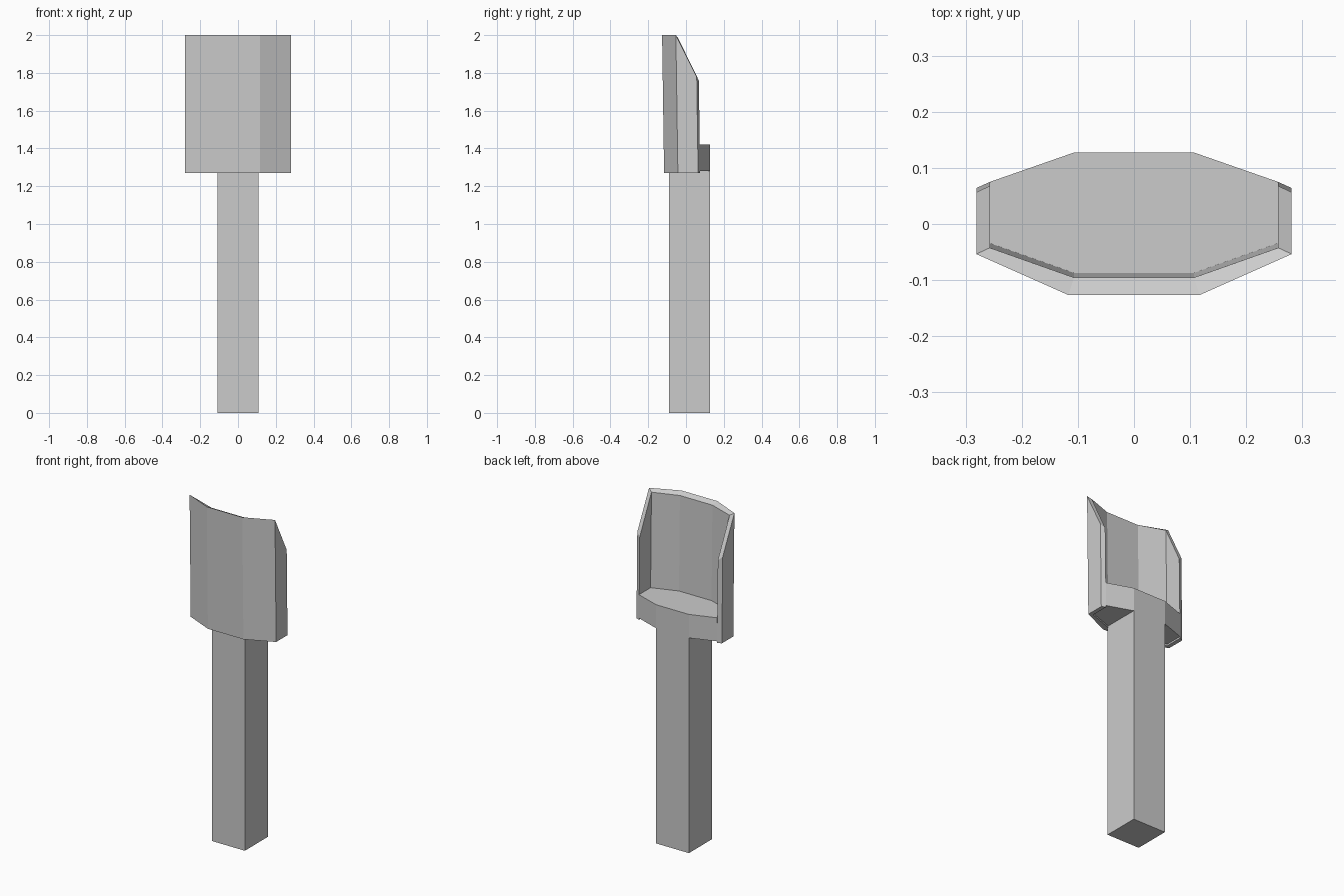
import bpy
import bmesh

cube = bpy.data.objects.get("Cube")
if cube:
    bpy.data.objects.remove(cube, do_unlink=True)

grey = bpy.data.materials.new("light grey")
grey.use_nodes = True
colour = (0.6, 0.6, 0.6, 1)
grey.diffuse_color = colour
grey.node_tree.nodes["Principled BSDF"].inputs["Base Color"].default_value = colour

BOTTOM, FLOOR, TOP, SHOULDER = 1.27, 1.42, 2.0, 1.78


def finish(name, bm):
    bmesh.ops.recalc_face_normals(bm, faces=bm.faces)
    mesh = bpy.data.meshes.new(name)
    bm.to_mesh(mesh)
    bm.free()
    mesh.materials.append(grey)
    obj = bpy.data.objects.new(name, mesh)
    bpy.context.collection.objects.link(obj)
    return obj


def prism(name, outline, z0, z1):
    bm = bmesh.new()
    face = bm.faces.new([bm.verts.new((x, y, z0)) for x, y in outline])
    top = bmesh.ops.extrude_face_region(bm, geom=[face], use_keep_orig=True)["geom"]
    verts = [v for v in top if isinstance(v, bmesh.types.BMVert)]
    bmesh.ops.translate(bm, verts=verts, vec=(0, 0, z1 - z0))
    return finish(name, bm)


def mirrored(half):
    return half + [(-x, y) for x, y in reversed(half)]


# Square handle
prism("handle", mirrored([(0.108, -0.09), (0.108, 0.127)]), 0, BOTTOM + 0.01)

# Solid floor of the scoop, its back flush with the handle
prism("scoop_floor", mirrored([(0.108, -0.087), (0.257, -0.035),
                               (0.257, 0.075), (0.108, 0.127)]), BOTTOM + 0.01, FLOOR)

# Curved wall: cross-sections swept around the front, leaning slightly forward
lean = -0.0145


def section(bm, outer, inner, z_outer, z_inner):
    def vert(point, z):
        x, y = point
        return bm.verts.new((x, y + lean * (z - BOTTOM), z))
    return [vert(outer, BOTTOM), vert(inner, BOTTOM),
            vert(inner, z_inner), vert(outer, z_outer)]


outer = mirrored([(0.281, 0.064), (0.281, -0.043), (0.117, -0.116)])
inner = mirrored([(0.257, 0.075), (0.257, -0.032), (0.107, -0.085)])
heights = [(SHOULDER, SHOULDER - 0.02), (TOP, TOP - 0.015), (TOP, TOP - 0.015)]
heights += heights[::-1]

bm = bmesh.new()
rings = [section(bm, o, i, *h) for o, i, h in zip(outer, inner, heights)]
for a, b in zip(rings, rings[1:]):
    for k in range(4):
        n = (k + 1) % 4
        bm.faces.new((a[k], a[n], b[n], b[k]))
bm.faces.new(rings[0])
bm.faces.new(rings[-1])
finish("scoop_wall", bm)
